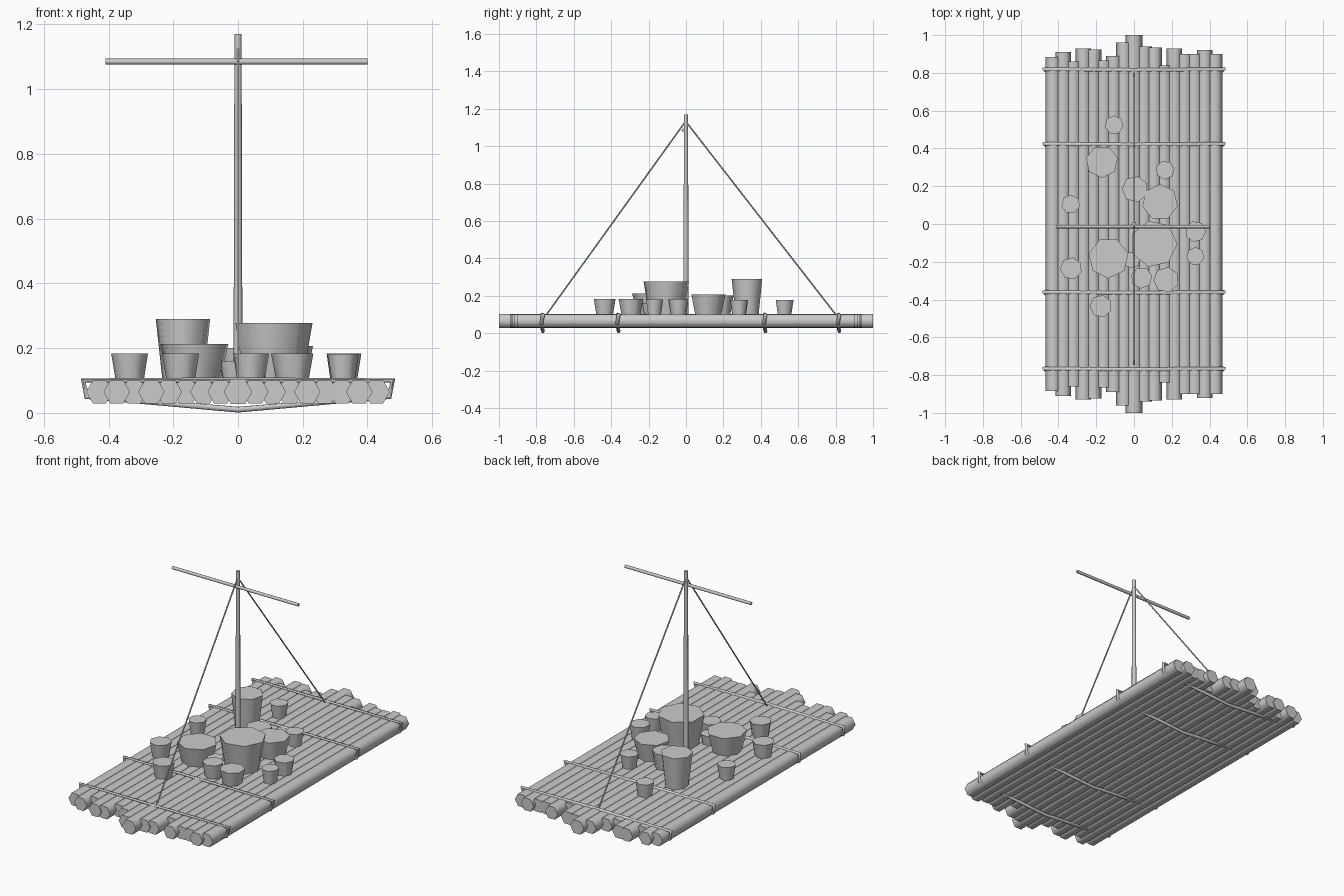
import bpy, math
from mathutils import Vector

if "Cube" in bpy.data.objects:
    bpy.data.objects.remove(bpy.data.objects["Cube"])


def smooth(obj, angle=65):
    bpy.ops.object.select_all(action='DESELECT')
    obj.select_set(True)
    bpy.context.view_layer.objects.active = obj
    bpy.ops.object.shade_smooth_by_angle(angle=math.radians(angle))


def rod(name, a, b, r1, r2=None, sides=8):
    """Tapered rod from point a (radius r1) to point b (radius r2)."""
    a, b = Vector(a), Vector(b)
    bpy.ops.mesh.primitive_cone_add(vertices=sides, radius1=r1, radius2=r2 or r1,
                                    depth=(b - a).length, location=(a + b) / 2)
    obj = bpy.context.object
    obj.name = name
    obj.rotation_euler = (b - a).to_track_quat('Z', 'Y').to_euler()
    smooth(obj)
    return obj


def hex_log(name, x, half, r):
    """Six-sided log along y with flat top and bottom."""
    ring = [(r * math.cos(k * math.pi / 3), r * math.sin(k * math.pi / 3)) for k in range(6)]
    verts = [(px, y, pz) for y in (-half, half) for px, pz in ring]
    faces = [tuple(range(6)), tuple(range(11, 5, -1))]
    faces += [(k, k + 6, (k + 1) % 6 + 6, (k + 1) % 6) for k in range(6)]
    me = bpy.data.meshes.new(name)
    me.from_pydata(verts, [], faces)
    obj = bpy.data.objects.new(name, me)
    obj.location = (x, 0, 0.065)
    bpy.context.collection.objects.link(obj)
    smooth(obj)


# Deck logs, half lengths from left to right
halves = [0.885, 0.91, 0.86, 0.93, 0.925, 0.865, 0.89, 0.96, 1.0,
          0.94, 0.935, 0.84, 0.93, 0.90, 0.90, 0.92, 0.90]
for i, h in enumerate(halves):
    hex_log(f"deck_log_{i + 1}", (i - 8) * 0.0535, h, 0.044 if i == 8 else 0.041)

# Lashing ropes wrapped around the deck
for i, y in enumerate((0.82, 0.425, -0.36, -0.765)):
    pts = [(-0.478, 0, 0.1), (0, -0.004, 0.1), (0.478, 0, 0.1),
           (0.467, -0.008, 0.05), (0, 0, 0.01), (-0.467, -0.008, 0.05)]
    cu = bpy.data.curves.new(f"lashing_{i + 1}", 'CURVE')
    cu.dimensions = '3D'
    cu.bevel_depth = 0.01
    cu.bevel_resolution = 1
    sp = cu.splines.new('POLY')
    sp.points.add(len(pts) - 1)
    for p, co in zip(sp.points, pts):
        p.co = (*co, 1)
    sp.use_cyclic_u = True
    obj = bpy.data.objects.new(cu.name, cu)
    obj.location.y = y
    bpy.context.collection.objects.link(obj)
    bpy.ops.object.select_all(action='DESELECT')
    obj.select_set(True)
    bpy.context.view_layer.objects.active = obj
    bpy.ops.object.convert(target='MESH')
    smooth(bpy.context.object)

# Mast, yard and stays
rod("mast", (0, 0, 0.07), (0, 0, 1.17), 0.014, 0.011)
rod("yard", (-0.41, -0.014, 1.085), (0.40, -0.014, 1.085), 0.009)
rod("front_stay", (0, -0.745, 0.1), (0, -0.004, 1.13), 0.004, sides=6)
rod("back_stay", (0, 0.80, 0.1), (0, 0.004, 1.125), 0.004, sides=6)

# Cargo pots: x, y, top radius, top height, rotation in degrees
pots = [
    (0.105, -0.105, 0.125, 0.277, -90), (-0.135, -0.18, 0.108, 0.213, 180),
    (-0.17, 0.33, 0.086, 0.29, 180), (0.138, 0.115, 0.096, 0.207, 0),
    (0.005, 0.185, 0.070, 0.20, 90), (-0.105, 0.525, 0.050, 0.178, 0),
    (0.165, 0.285, 0.050, 0.177, 20), (-0.335, 0.105, 0.050, 0.180, 0),
    (-0.333, -0.235, 0.059, 0.183, -60), (-0.175, -0.435, 0.060, 0.183, 40),
    (0.04, -0.285, 0.057, 0.183, 75), (0.17, -0.295, 0.068, 0.183, -10),
    (0.325, -0.04, 0.056, 0.183, 15), (0.325, -0.17, 0.048, 0.180, 0),
    (-0.012, -0.19, 0.045, 0.16, 30),
]
for i, (x, y, r, top, rot) in enumerate(pots):
    p = rod(f"pot_{i + 1}", (x, y, 0.095), (x, y, top), r * 0.75, r, sides=7)
    p.rotation_euler = (0, 0, math.radians(rot))
